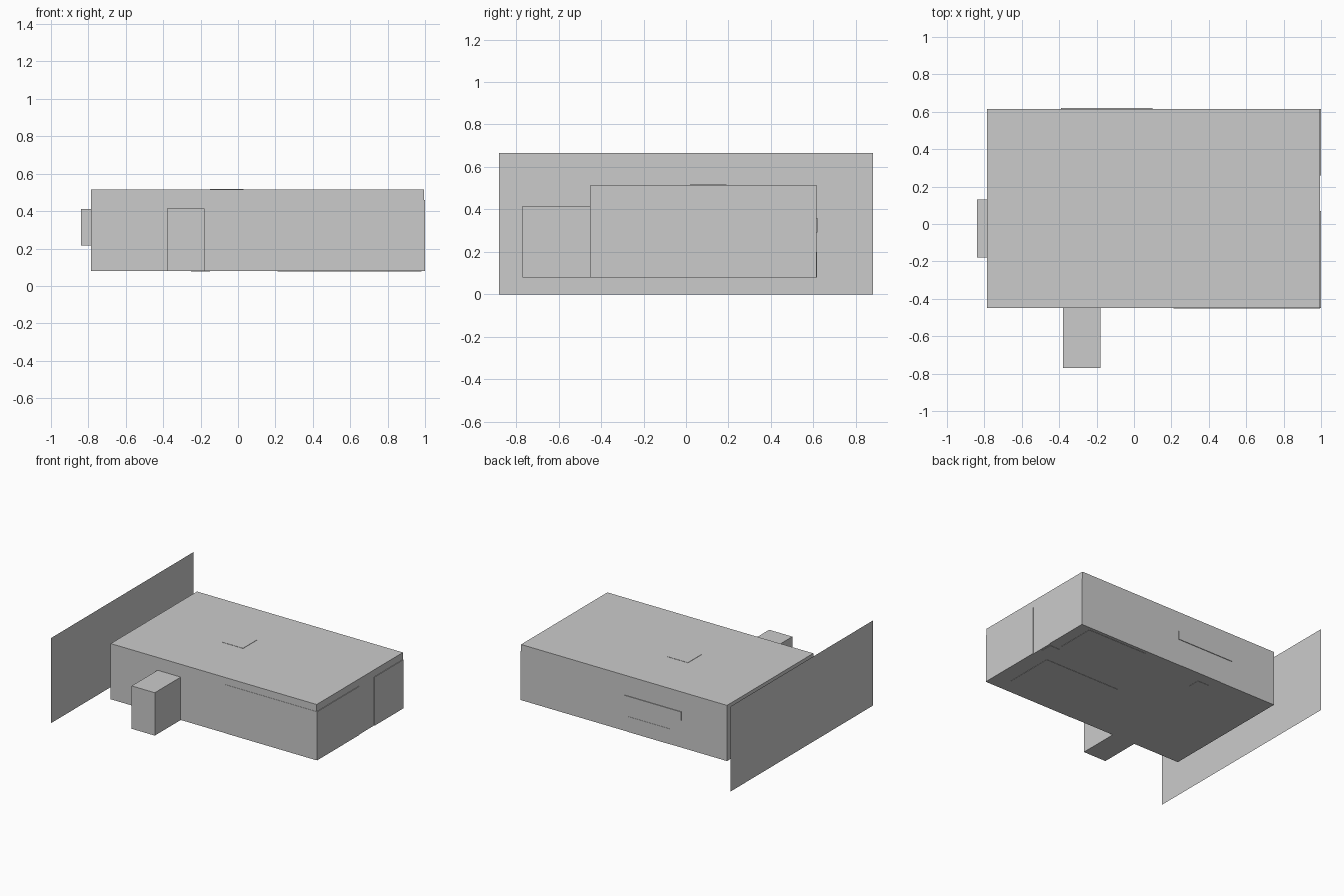
import bpy
import bmesh
from mathutils import Matrix, Vector

old = bpy.data.objects.get("Cube")
if old:
    bpy.data.objects.remove(old, do_unlink=True)

grey = bpy.data.materials.new("plain grey")
grey.use_nodes = True
colour = (0.6, 0.6, 0.6, 1)
grey.diffuse_color = colour
grey.node_tree.nodes["Principled BSDF"].inputs["Base Color"].default_value = colour


def add_object(name, bm):
    mesh = bpy.data.meshes.new(name)
    bm.to_mesh(mesh)
    bm.free()
    mesh.materials.append(grey)
    obj = bpy.data.objects.new(name, mesh)
    bpy.context.collection.objects.link(obj)
    return obj


def box(name, x, y, z):
    """Flat-sided box from its (low, high) range on each axis."""
    centre = Vector([sum(r) / 2 for r in (x, y, z)])
    size = [r[1] - r[0] for r in (x, y, z)]
    bm = bmesh.new()
    bmesh.ops.create_cube(bm, size=1, matrix=Matrix.Translation(centre) @ Matrix.Diagonal((*size, 1)))
    return add_object(name, bm)


# Main body and the two blocks attached to it
left, right = 0.995, -0.785
front, back = -0.45, 0.615
base, roof = 0.08, 0.515
box("main_housing", (right, left), (front, back), (base, roof))
box("front_block", (-0.38, -0.18), (-0.77, front), (base, 0.415))
box("side_block", (-0.84, right), (-0.18, 0.13), (0.215, 0.41))

# Free-standing single-sheet end panel
bm = bmesh.new()
corners = [(-1, -0.88, 0), (-1, 0.88, 0), (-1, 0.88, 0.665), (-1, -0.88, 0.665)]
bm.faces.new([bm.verts.new(c) for c in corners])
add_object("end_panel", bm)

# Thin panels standing just proud of the housing
thin = 0.002
box("roof_hatch", (-0.15, 0.03), (0.02, 0.19), (roof, roof + thin))
box("back_rail", (-0.39, 0.10), (back, back + 0.005), (0.29, 0.36))
box("back_door", (-0.29, 0.075), (back, back + thin), (base, 0.2))
box("front_cladding", (0.21, left), (front - thin, front), (base, 0.46))
box("left_cladding_front", (left, 1), (front, 0.07), (base, 0.46))
box("left_cladding_back", (left, 1), (0.26, back), (base, 0.46))

# Panels under the housing
underside = {
    "large_base_panel": ((0.21, 0.87), (-0.33, 0.07)),
    "back_base_panel": ((0.39, 0.91), (0.28, 0.59)),
    "small_base_panel": ((-0.25, -0.15), (0.43, 0.53)),
    "corner_base_panel": ((0.89, 0.98), (0.14, 0.24)),
}
for name, (x, y) in underside.items():
    box(name, x, y, (base - thin, base))
